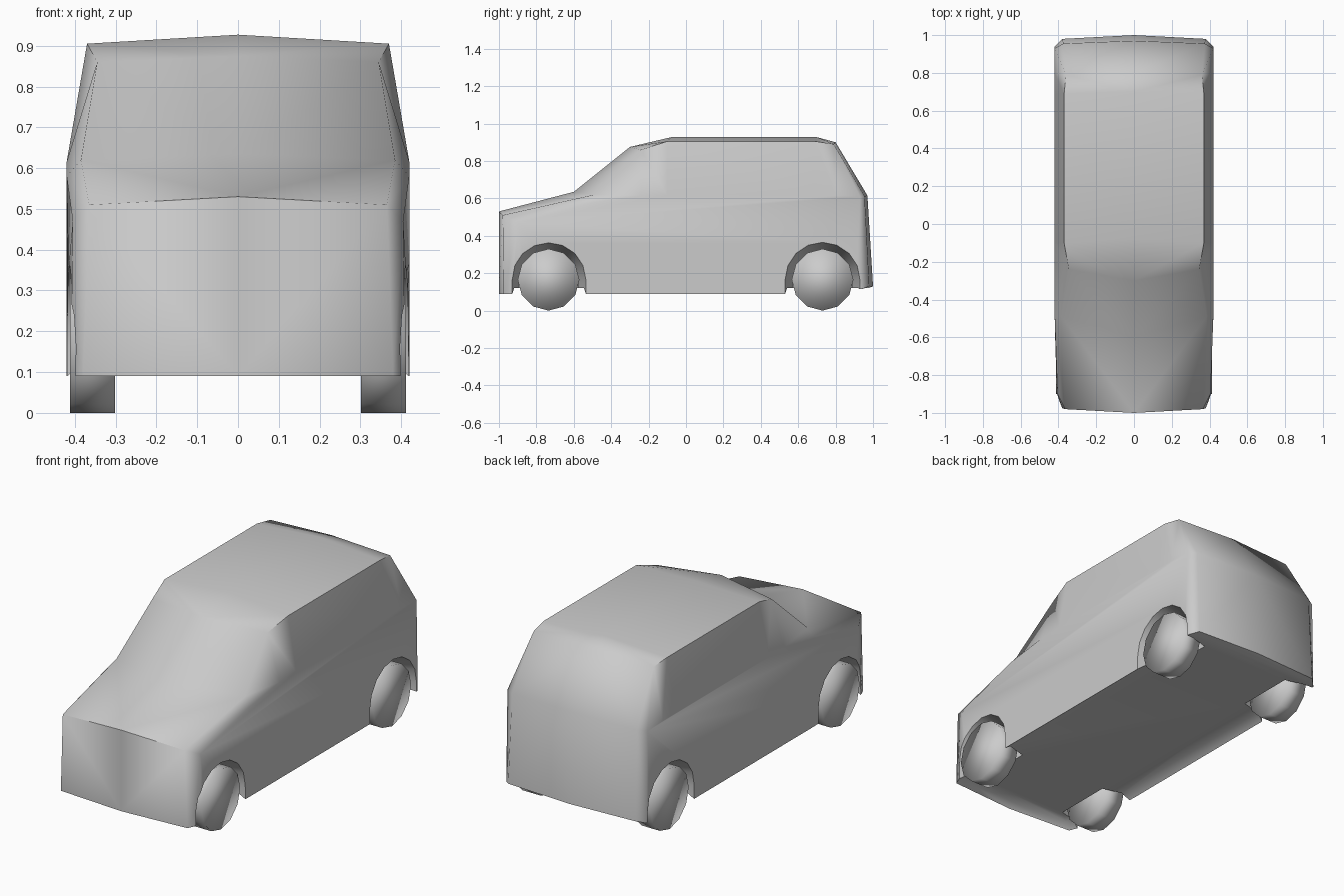
import bpy, bmesh, math

cube = bpy.data.objects.get("Cube")
if cube:
    bpy.data.objects.remove(cube)

paint = bpy.data.materials.new("plain grey")
paint.use_nodes = True
GREY = (0.6, 0.6, 0.6, 1)
paint.diffuse_color = GREY
paint.node_tree.nodes["Principled BSDF"].inputs["Base Color"].default_value = GREY


def make_object(name, bm):
    bmesh.ops.recalc_face_normals(bm, faces=bm.faces)
    mesh = bpy.data.meshes.new(name)
    bm.to_mesh(mesh)
    bm.free()
    mesh.materials.append(paint)
    ob = bpy.data.objects.new(name, mesh)
    bpy.context.collection.objects.link(ob)
    return ob


def smooth(ob, degrees):
    bpy.ops.object.select_all(action='DESELECT')
    ob.select_set(True)
    bpy.context.view_layer.objects.active = ob
    bpy.ops.object.shade_smooth_by_angle(angle=math.radians(degrees))


# Rows of the body shell, front to back
centre = [(0, -1, .09), (0, -1, .53), (0, -.6, .635), (0, -.3, .875), (0, -.08, .927),
          (0, .7, .927), (0, .8, .9), (0, .97, .615), (0, 1, .13)]
edge = [(.38, -.975, .09), (.365, -.98, .51), (.385, -.49, .62), (.345, -.24, .86),
        (.37, -.1, .905), (.37, .69, .905), (.36, .79, .89), (.375, .955, .612), (.38, .98, .13)]
belt = [(.41, -.9, .09), (.405, -.9, .47), (.42, -.49, .58), (.42, -.24, .615),
        (.42, -.1, .615), (.42, .69, .615), (.42, .8, .615), (.42, .93, .61), (.42, .94, .115)]

bm = bmesh.new()
mid = [bm.verts.new(p) for p in centre]
halves = []
for side in (1, -1):
    e, b = ([bm.verts.new((side * x, y, z)) for x, y, z in row] for row in (edge, belt))
    for inner, outer in ((mid, e), (e, b)):
        for i in range(len(centre) - 1):
            bm.faces.new((inner[i], inner[i + 1], outer[i + 1], outer[i]))
    # Flat lower side between the belt line and the sill
    sill = [bm.verts.new((side * .42, y, .09)) for y in (-.49, .69)]
    bm.faces.new(b + sill[::-1])
    halves.append([e[0], b[0]] + sill + [b[-1], e[-1]])

# Recessed floor
rim = [mid[0]] + halves[0] + [mid[-1]] + halves[1][::-1]
floor = [bm.verts.new((v.co.x * .9, v.co.y * .98, .122)) for v in rim]
for i in range(len(rim)):
    bm.faces.new((rim[i - 1], rim[i], floor[i], floor[i - 1]))
bm.faces.new(floor)
body = make_object("body", bm)

# Tapered wheel arch cutters
HUB = .165
cutters = []
for y in (-.735, .73):
    for side in (1, -1):
        bm = bmesh.new()
        rings = []
        for x, s in ((.27, .8), (.42, 1), (.5, 1)):
            pts = [(.2 * math.cos(math.pi * i / 8), .2 * math.sin(math.pi * i / 8)) for i in range(9)]
            pts = [(.2, -.2)] + pts + [(-.2, -.2)]
            rings.append([bm.verts.new((side * x, y + a * s, HUB + c * (s if c > 0 else 1)))
                          for a, c in pts])
        n = len(rings[0])
        for r0, r1 in zip(rings, rings[1:]):
            for i in range(n):
                bm.faces.new((r0[i], r0[(i + 1) % n], r1[(i + 1) % n], r1[i]))
        bm.faces.new(rings[0])
        bm.faces.new(rings[-1])
        cutter = make_object("arch_cutter", bm)
        cutter.hide_render = True
        cutters.append(cutter)
        mod = body.modifiers.new("arch", 'BOOLEAN')
        mod.object = cutter
        mod.operation = 'DIFFERENCE'
        mod.solver = 'EXACT'

# Bake the cuts so the edges shade cleanly
depsgraph = bpy.context.evaluated_depsgraph_get()
cut_mesh = bpy.data.meshes.new_from_object(body.evaluated_get(depsgraph))
body.modifiers.clear()
body.data = cut_mesh
for cutter in cutters:
    bpy.data.objects.remove(cutter)
smooth(body, 65)

# Wheels, rounded by smooth shading over the whole drum
for end, y in (("front", -.735), ("rear", .73)):
    for name, side in (("left", 1), ("right", -1)):
        bm = bmesh.new()
        bmesh.ops.create_cone(bm, cap_ends=True, segments=12, radius1=HUB, radius2=HUB, depth=.11)
        for v in bm.verts:
            a, b, c = v.co
            v.co = (side * .357 + c, y + a, HUB + b)
        wheel = make_object(f"{end}_{name}_wheel", bm)
        smooth(wheel, 180)
